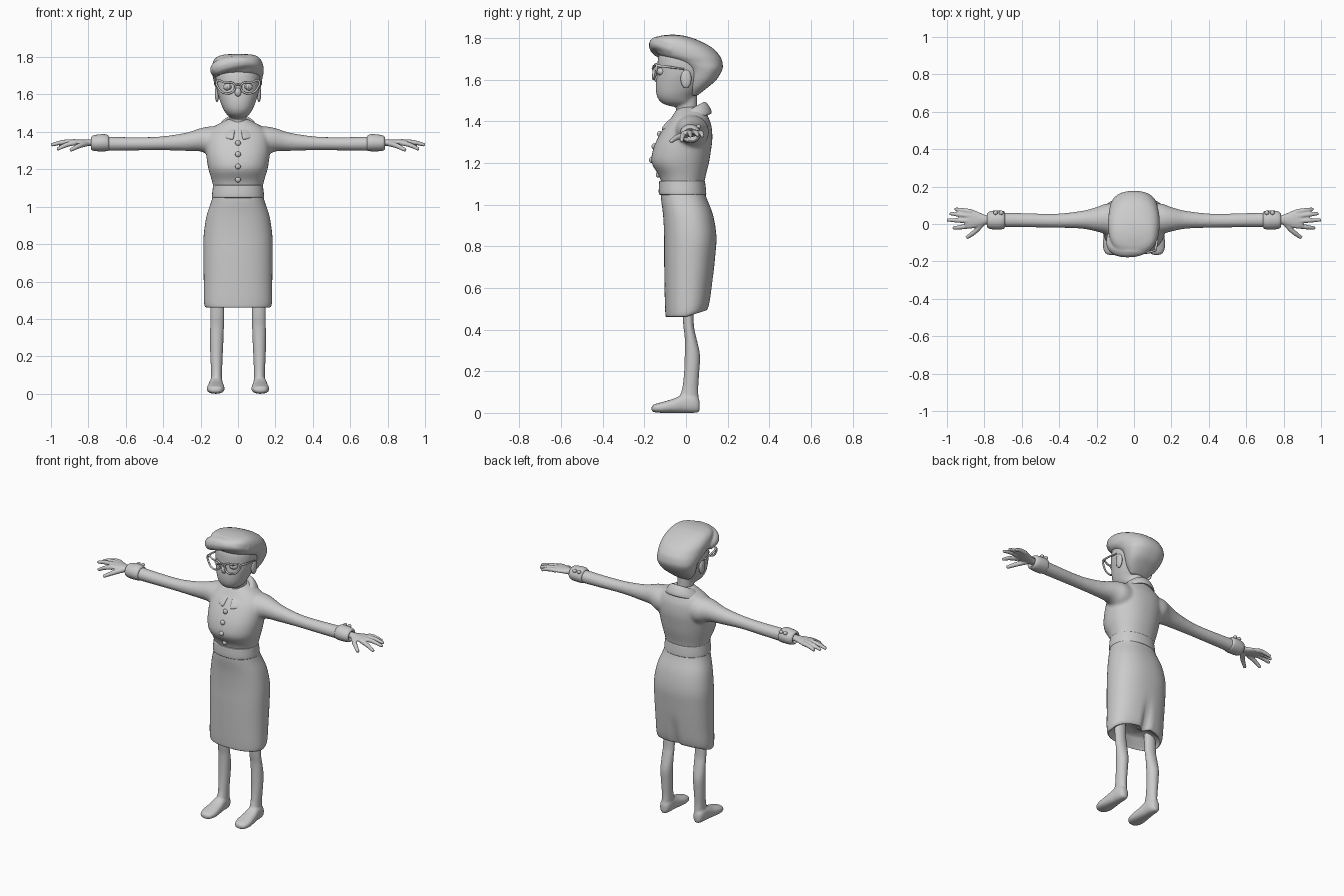
import bpy, bmesh
from math import sin, cos, pi, radians
from mathutils import Matrix, Vector

AXES = {'x': (0, 1, 2), 'y': (1, 0, 2), 'z': (2, 0, 1)}


def finish(name, bm, mirror=False):
    bmesh.ops.recalc_face_normals(bm, faces=bm.faces)
    me = bpy.data.meshes.new(name)
    bm.to_mesh(me)
    bm.free()
    me.polygons.foreach_set("use_smooth", [True] * len(me.polygons))
    ob = bpy.data.objects.new(name, me)
    bpy.context.collection.objects.link(ob)
    if mirror:
        ob.modifiers.new("Mirror", 'MIRROR')
    return ob


def catmull(p0, p1, p2, p3, t):
    return [0.5 * (2*b + (c-a)*t + (2*a-5*b+4*c-d)*t*t + (3*b-a-3*c+d)*t**3)
            for a, b, c, d in zip(p0, p1, p2, p3)]


def loft(name, rings, axis='z', n=2.0, flip=1, seg=40, sub=4, mirror=False):
    """Rings are (position on axis, low/high bound, low/high bound)."""
    fine = []
    for i in range(len(rings) - 1):
        p = [rings[max(0, min(len(rings) - 1, i + k))] for k in (-1, 0, 1, 2)]
        fine += [catmull(*p, j / sub) for j in range(sub)]
    fine.append(rings[-1])
    bm = bmesh.new()
    loops = []
    for t, a0, a1, b0, b1 in fine:
        loop = []
        for k in range(seg):
            c, s = cos(2*pi*k/seg), sin(2*pi*k/seg)
            c = abs(c)**(2/n) * (1 if c > 0 else -1)
            s = abs(s)**(2/n) * (1 if s > 0 else -1)
            co = [0, 0, 0]
            for ax, val in zip(AXES[axis], (t, (a0+a1)/2 + c*(a1-a0)/2, (b0+b1)/2 + s*(b1-b0)/2)):
                co[ax] = val
            co[0] *= flip
            loop.append(bm.verts.new(co))
        loops.append(loop)
    for A, B in zip(loops, loops[1:]):
        for k in range(seg):
            bm.faces.new((A[k], A[(k+1) % seg], B[(k+1) % seg], B[k]))
    bm.faces.new(loops[0])
    bm.faces.new(loops[-1])
    return finish(name, bm, mirror)


def ball(name, center, size, mirror=False):
    bm = bmesh.new()
    m = Matrix.Translation(center) @ Matrix.Diagonal((*size, 1))
    bmesh.ops.create_uvsphere(bm, u_segments=20, v_segments=12, radius=1, matrix=m)
    return finish(name, bm, mirror)


def tube(name, pts, radii, closed=False, mirror=False):
    cu = bpy.data.curves.new(name, 'CURVE')
    cu.dimensions = '3D'
    cu.bevel_depth, cu.bevel_resolution, cu.use_fill_caps = 1, 3, True
    sp = cu.splines.new('BEZIER')
    sp.bezier_points.add(len(pts) - 1)
    sp.use_cyclic_u, sp.resolution_u = closed, 6
    for i, (b, p) in enumerate(zip(sp.bezier_points, pts)):
        b.co, b.radius = p, radii[min(i, len(radii) - 1)]
        b.handle_left_type = b.handle_right_type = 'AUTO'
    tmp = bpy.data.objects.new(name, cu)
    bpy.context.collection.objects.link(tmp)
    bpy.context.view_layer.update()
    me = bpy.data.meshes.new_from_object(tmp.evaluated_get(bpy.context.evaluated_depsgraph_get()))
    bpy.data.objects.remove(tmp)
    bm = bmesh.new()
    bm.from_mesh(me)
    bmesh.ops.remove_doubles(bm, verts=bm.verts, dist=1e-5)
    return finish(name, bm, mirror)


def fuse(name, parts, voxel, smooth, mirror=False):
    """Join closed parts into one continuous smooth skin."""
    bpy.ops.object.select_all(action='DESELECT')
    for p in parts:
        p.select_set(True)
    ob = parts[0]
    bpy.context.view_layer.objects.active = ob
    bpy.ops.object.join()
    ob.name = name
    r = ob.modifiers.new("Remesh", 'REMESH')
    r.mode, r.voxel_size, r.use_smooth_shade = 'VOXEL', voxel, True
    s = ob.modifiers.new("Smooth", 'SMOOTH')
    s.factor, s.iterations = 0.5, smooth
    if mirror:
        ob.modifiers.new("Mirror", 'MIRROR')
    return ob


# Skirt with tucked hem and a pleat at the back
skirt = loft("skirt", [
    (.52, -.08, .08, -.05, .05), (.475, -.155, .155, -.085, .085), (.462, -.172, .172, -.096, .1),
    (.49, -.182, .182, -.1, .112), (.6, -.183, .183, -.103, .125), (.75, -.185, .185, -.105, .14),
    (.85, -.183, .183, -.105, .146), (.95, -.168, .168, -.11, .13), (1.03, -.142, .142, -.12, .1),
    (1.08, -.13, .13, -.12, .085)], n=2.3, seg=72)
for v in skirt.data.vertices:
    low = max(0, min(1, (.68 - v.co.z) / .2))
    if v.co.y > 0:
        v.co.y -= .03 * low * max(0, 1 - abs(v.co.x) / .035)
        v.co.z += .035 * low**2 * v.co.y / .11
loft("waistband", [
    (1.05, -.12, .12, -.11, .08), (1.048, -.136, .136, -.126, .095), (1.06, -.139, .139, -.131, .097),
    (1.105, -.134, .134, -.129, .092), (1.115, -.131, .131, -.125, .088), (1.113, -.11, .11, -.1, .07)], n=2.2, sub=3)

# Blouse: torso and sleeves
blouse = [loft("torso", [
    (1.09, -.128, .128, -.115, .085), (1.14, -.14, .14, -.13, .095), (1.2, -.158, .158, -.165, .11),
    (1.26, -.168, .168, -.16, .12), (1.32, -.172, .172, -.136, .127), (1.38, -.168, .168, -.1, .122),
    (1.42, -.14, .14, -.07, .108), (1.45, -.09, .09, -.05, .095), (1.47, -.05, .05, -.03, .07)], n=2.2)]
for f in (1, -1):
    blouse.append(loft("sleeve", [
        (.04, -.06, .1, 1.26, 1.43), (.14, -.055, .11, 1.27, 1.43), (.2, -.04, .09, 1.295, 1.42),
        (.28, -.025, .07, 1.298, 1.395), (.42, -.02, .055, 1.302, 1.375), (.58, -.018, .058, 1.3, 1.372),
        (.73, -.018, .062, 1.298, 1.376)], axis='x', flip=f))
fuse("blouse", blouse, .008, 8)
loft("cuff", [
    (.69, -.015, .055, 1.302, 1.37), (.695, -.025, .068, 1.298, 1.382), (.72, -.03, .072, 1.296, 1.388),
    (.76, -.028, .07, 1.297, 1.384), (.78, -.022, .062, 1.302, 1.378), (.784, -.01, .05, 1.31, 1.368),
    (.765, .0, .04, 1.32, 1.36)], axis='x', mirror=True)
for i, x in enumerate((.71, .74)):
    ball(f"cuff_button_{i}", (x, .06, 1.375), (.012, .012, .01), True)

# Collar: folded band, open at the front
bm = bmesh.new()
rows = []
for i in range(49):
    a = radians(12 + 336 * i / 48)
    f = (1 + cos(a)) / 2
    rows.append([bm.verts.new((rx * sin(a), cy - ry * cos(a), z - dz * f)) for rx, ry, cy, z, dz in (
        (.05, .065, .005, 1.455, .06), (.062, .078, .005, 1.49, .085), (.08, .088, .007, 1.488, .085),
        (.1, .108, .004, 1.462, .082), (.114, .12, 0, 1.435, .078))])
for A, B in zip(rows, rows[1:]):
    for k in range(4):
        bm.faces.new((A[k], A[k+1], B[k+1], B[k]))
collar = finish("collar", bm)
sol = collar.modifiers.new("Solidify", 'SOLIDIFY')
sol.thickness, sol.offset = .014, 0
sub = collar.modifiers.new("Subdivision", 'SUBSURF')
sub.levels = sub.render_levels = 2

# Front buttons
for i, (y, z) in enumerate(((-.128, 1.34), (-.154, 1.28), (-.166, 1.215), (-.134, 1.145))):
    ball(f"button_{i}", (0, y, z), (.015, .011, .015))

# Legs with shoes
leg = loft("leg", [
    (.54, .075, .15, -.02, .035), (.42, .074, .148, -.013, .038), (.36, .075, .149, -.006, .05),
    (.28, .078, .15, -.006, .067), (.2, .082, .148, -.009, .064), (.12, .085, .144, -.018, .059),
    (.06, .085, .144, -.035, .06), (.02, .09, .14, -.03, .05)])
foot = loft("foot", [
    (-.166, .11, .13, .012, .028), (-.155, .085, .155, .004, .04), (-.115, .072, .167, 0, .052),
    (-.06, .075, .162, 0, .068), (-.01, .08, .155, 0, .09), (.035, .083, .15, 0, .09),
    (.06, .095, .14, .004, .07), (.066, .11, .125, .02, .05)], axis='y', n=2.4)
fuse("leg_and_shoe", [leg, foot], .006, 4, True)

# Hands
hand = [loft("palm", [
    (.76, .0, .042, 1.325, 1.36), (.8, -.004, .05, 1.325, 1.36), (.84, -.018, .068, 1.328, 1.36),
    (.88, -.024, .082, 1.332, 1.36), (.905, -.016, .08, 1.336, 1.355)], axis='x')]
for tip, root in (((.958, .08, 1.33), (.87, .066, 1.346)), ((.985, .056, 1.332), (.87, .042, 1.348)),
                  ((1.0, .022, 1.33), (.87, .016, 1.347)), ((.968, -.022, 1.306), (.87, -.01, 1.342))):
    mid = (Vector(tip) + Vector(root)) / 2 + Vector((0, 0, .006))
    hand.append(tube("finger", (root, mid, tip), (.014, .013, .009)))
hand.append(tube("thumb", ((.81, .005, 1.338), (.85, -.04, 1.325), (.895, -.074, 1.303)), (.016, .014, .01)))
fuse("hand", hand, .0045, 3, True)

# Head and neck
fuse("head", [
    loft("skull", [
        (1.472, -.025, .025, -.07, .02), (1.488, -.055, .055, -.115, .03), (1.52, -.078, .078, -.139, .04),
        (1.57, -.098, .098, -.145, .08), (1.64, -.116, .116, -.138, .11), (1.72, -.114, .114, -.13, .12),
        (1.77, -.07, .07, -.08, .07)], n=2.2),
    loft("neck", [(1.38, -.055, .055, -.06, .06), (1.45, -.046, .046, -.048, .055),
                  (1.56, -.048, .048, -.045, .055)])], .008, 4)
ball("nose", (0, -.138, 1.612), (.018, .018, .024))
ball("ear", (.112, .0, 1.605), (.012, .026, .045), True)
ball("eye", (.052, -.118, 1.64), (.026, .022, .02), True)
ball("pupil", (.05, -.138, 1.64), (.009, .005, .009), True)

# Swept hair
fuse("hair", [
    loft("hair_mass", [
        (1.525, -.055, .055, .02, .055), (1.56, -.088, .088, .01, .1), (1.6, -.11, .11, .005, .146),
        (1.65, -.125, .125, -.005, .175), (1.685, -.133, .13, -.06, .175), (1.715, -.138, .137, -.125, .163),
        (1.755, -.138, .135, -.155, .125), (1.79, -.125, .12, -.16, .06), (1.81, -.09, .09, -.13, 0),
        (1.817, -.03, .03, -.08, -.05)], n=2.3),
    tube("fringe", ((.115, -.06, 1.745), (.06, -.125, 1.77), (-.04, -.138, 1.765),
                    (-.105, -.118, 1.742), (-.122, -.05, 1.715)), (.022, .03, .042, .04, .024))], .007, 4)

# Upswept glasses
tube("glasses_rim", [(.015, -.156, 1.645), (.03, -.156, 1.662), (.07, -.153, 1.664), (.112, -.142, 1.672),
                     (.103, -.145, 1.632), (.075, -.153, 1.608), (.035, -.157, 1.61)], [.0055], True, True)
tube("glasses_bridge", [(-.018, -.156, 1.648), (0, -.16, 1.654), (.018, -.156, 1.648)], [.005])
tube("glasses_temple", [(.112, -.142, 1.668), (.122, -.1, 1.664), (.122, -.01, 1.652)], [.007, .006, .004], False, True)
